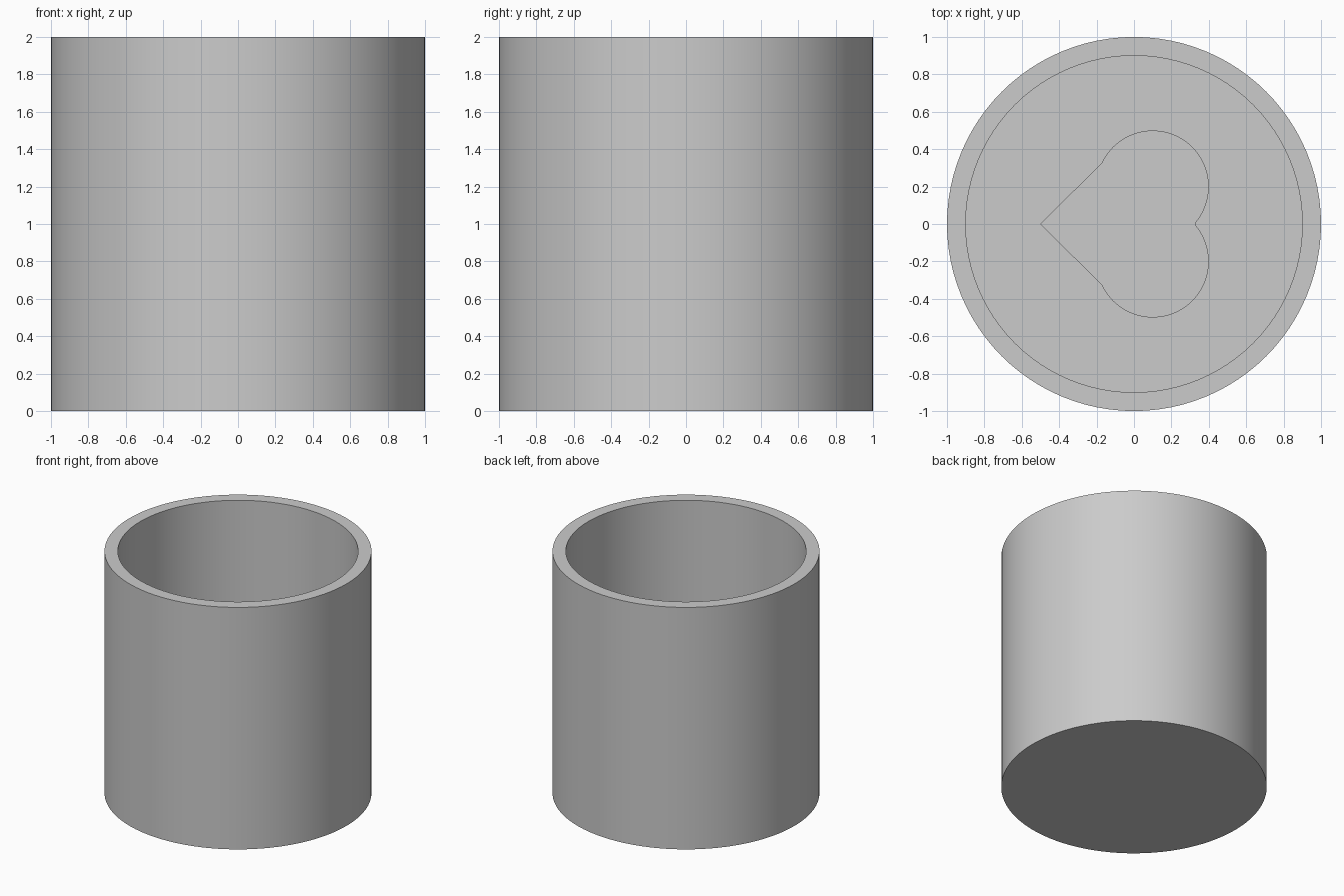
import bpy, bmesh, math

if "Cube" in bpy.data.objects:
    bpy.data.objects.remove(bpy.data.objects["Cube"])

grey = bpy.data.materials.new("plain grey")
grey.diffuse_color = (0.6, 0.6, 0.6, 1)
grey.use_nodes = True
grey.node_tree.nodes["Principled BSDF"].inputs["Base Color"].default_value = grey.diffuse_color

R_OUT, R_IN, HEIGHT, FLOOR = 1.0, 0.9, 2.0, 0.1
SEGMENTS = 96


def finish(name, bm):
    bmesh.ops.recalc_face_normals(bm, faces=bm.faces)
    mesh = bpy.data.meshes.new(name)
    bm.to_mesh(mesh)
    bm.free()
    mesh.materials.append(grey)
    obj = bpy.data.objects.new(name, mesh)
    bpy.context.collection.objects.link(obj)
    bpy.ops.object.select_all(action='DESELECT')
    obj.select_set(True)
    bpy.context.view_layer.objects.active = obj
    bpy.ops.object.shade_smooth_by_angle(angle=math.radians(30))
    return obj


# Cup: outer wall, rim, inner wall, closed by a floor and a base
bm = bmesh.new()
rings = []
for r, z in [(R_OUT, 0), (R_OUT, HEIGHT), (R_IN, HEIGHT), (R_IN, FLOOR)]:
    rings.append([bm.verts.new((r * math.cos(2 * math.pi * i / SEGMENTS),
                                r * math.sin(2 * math.pi * i / SEGMENTS), z))
                  for i in range(SEGMENTS)])
for a, b in zip(rings, rings[1:]):
    for i in range(SEGMENTS):
        j = (i + 1) % SEGMENTS
        bm.faces.new((a[i], a[j], b[j], b[i]))
bm.faces.new(rings[0])
bm.faces.new(rings[-1])
finish("cup", bm)

# Heart on the cup floor: two round lobes and a point towards -x
CX, CY, LOBE = 0.1, 0.2, 0.3
start = math.atan2(0.01 - CY, 0.332 - CX)
end = math.atan2(0.329 - CY, -0.171 - CX)
STEPS = 40
lobe = []
for i in range(STEPS + 1):
    t = start + (end - start) * i / STEPS
    lobe.append((CX + LOBE * math.cos(t), CY + LOBE * math.sin(t)))
outline = [(0.33, 0)] + lobe + [(-0.5, 0)] + [(x, -y) for x, y in reversed(lobe)]

bm = bmesh.new()
base = bm.faces.new([bm.verts.new((x, y, FLOOR)) for x, y in outline])
top = bmesh.ops.extrude_face_region(bm, geom=[base], use_keep_orig=True)
bmesh.ops.translate(bm, vec=(0, 0, 0.1),
                    verts=[v for v in top["geom"] if isinstance(v, bmesh.types.BMVert)])
finish("floor_heart", bm)
